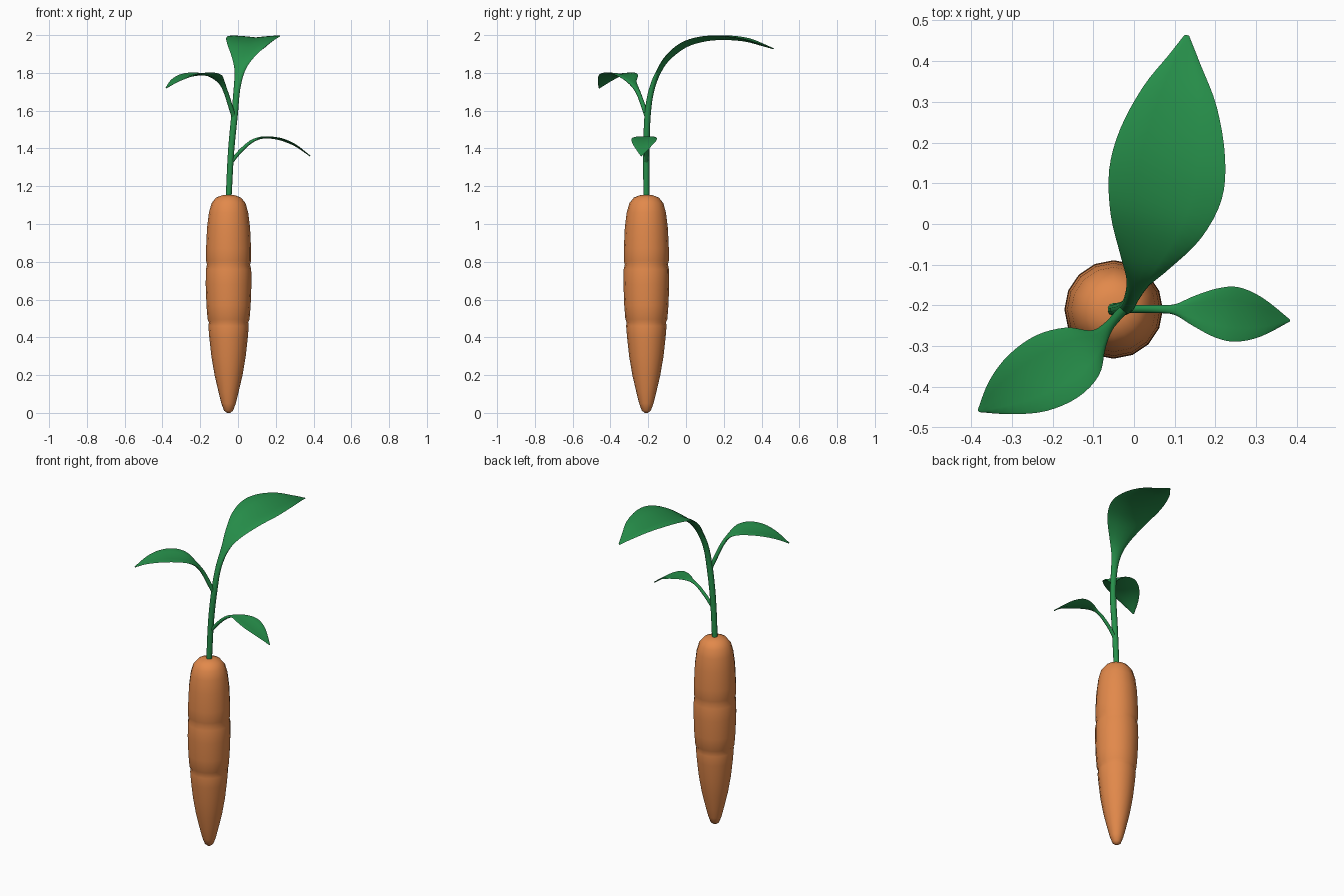
import bpy, bmesh, math
from mathutils import Vector


def material(name, color):
    m = bpy.data.materials.new(name)
    m.diffuse_color = color
    return m


ORANGE = material("orange", (0.76, 0.25, 0.07, 1))
GREEN = material("green", (0.02, 0.28, 0.07, 1))


def skin_rings(name, rings, mat, angle):
    """Join equal rings of points into a capped, smooth-shaded tube."""
    bm = bmesh.new()
    loops = [[bm.verts.new(p) for p in ring] for ring in rings]
    n = len(loops[0])
    for a, b in zip(loops, loops[1:]):
        for i in range(n):
            j = (i + 1) % n
            bm.faces.new((a[i], a[j], b[j], b[i]))
    bm.faces.new(loops[0][::-1])
    bm.faces.new(loops[-1])
    bmesh.ops.recalc_face_normals(bm, faces=bm.faces)
    me = bpy.data.meshes.new(name)
    bm.to_mesh(me)
    bm.free()
    ob = bpy.data.objects.new(name, me)
    bpy.context.collection.objects.link(ob)
    me.materials.append(mat)
    bpy.ops.object.select_all(action='DESELECT')
    ob.select_set(True)
    bpy.context.view_layer.objects.active = ob
    bpy.ops.object.shade_smooth_by_angle(angle=math.radians(angle))
    return ob


def smooth_path(points, steps=4):
    """Catmull-Rom interpolation of (x, y, z, half width, half thickness)."""
    p = [points[0]] + points + [points[-1]]
    out = []
    for i in range(1, len(p) - 2):
        for s in range(steps):
            t = s / steps
            out.append([0.5 * (2 * b + (c - a) * t + (2 * a - 5 * b + 4 * c - d) * t * t
                               + (3 * b - a - 3 * c + d) * t ** 3)
                        for a, b, c, d in zip(*p[i - 1:i + 3])])
    return out + [list(points[-1])]


def leaf_stalk(name, points, fold=0.12, n=12):
    """Round stalk flattening into a leaf folded lightly along its midrib."""
    rows = smooth_path(points)
    pos = [Vector(r[:3]) for r in rows]
    run = pos[-1] - pos[0]
    side = Vector((run.y, -run.x, 0)).normalized()
    rings = []
    for i, r in enumerate(rows):
        tan = (pos[min(i + 1, len(pos) - 1)] - pos[max(i - 1, 0)]).normalized()
        up = side.cross(tan).normalized()
        w, t = r[3], r[4]
        ring = []
        for k in range(n):
            a = 2 * math.pi * k / n
            lift = fold * max(w - t, 0) * abs(math.cos(a))
            ring.append(pos[i] + side * w * math.cos(a) + up * (t * math.sin(a) + lift))
        rings.append(ring)
    return skin_rings(name, rings, GREEN, 50)


# Carrot root: 16-sided lathe in three bulging segments
profile = [(0.008, 0.0), (0.024, 0.012), (0.038, 0.05), (0.053, 0.11), (0.074, 0.2),
           (0.091, 0.3), (0.102, 0.4), (0.107, 0.46), (0.104, 0.48),
           (0.111, 0.495), (0.117, 0.57), (0.121, 0.68), (0.12, 0.76), (0.114, 0.785),
           (0.119, 0.805), (0.119, 0.87), (0.114, 0.98), (0.104, 1.06), (0.09, 1.11),
           (0.066, 1.14), (0.035, 1.152), (0.01, 1.154)]
root_rings = [[(-0.05 + r * math.cos(k * math.pi / 8), -0.21 + r * math.sin(k * math.pi / 8), z)
               for k in range(16)] for r, z in profile]
skin_rings("carrot_root", root_rings, ORANGE, 60)

# Main stem ending in the large leaf
leaf_stalk("main_stem_and_leaf", [
    (-0.05, -0.21, 1.13, 0.016, 0.016), (-0.037, -0.21, 1.38, 0.017, 0.017),
    (-0.018, -0.203, 1.58, 0.018, 0.017), (-0.006, -0.182, 1.71, 0.018, 0.015),
    (0.01, -0.142, 1.81, 0.029, 0.012), (0.028, -0.09, 1.88, 0.062, 0.010),
    (0.055, 0.0, 1.943, 0.115, 0.008), (0.078, 0.1, 1.973, 0.143, 0.007),
    (0.095, 0.2, 1.981, 0.133, 0.007), (0.112, 0.31, 1.972, 0.094, 0.006),
    (0.123, 0.4, 1.948, 0.042, 0.005), (0.13, 0.463, 1.928, 0.006, 0.003)])

# Middle leaf, front left
leaf_stalk("middle_leaf", [
    (-0.02, -0.205, 1.56, 0.012, 0.012), (-0.042, -0.228, 1.63, 0.012, 0.012),
    (-0.065, -0.255, 1.70, 0.014, 0.011), (-0.09, -0.287, 1.75, 0.03, 0.009),
    (-0.13, -0.315, 1.781, 0.072, 0.006), (-0.19, -0.35, 1.791, 0.092, 0.005),
    (-0.26, -0.39, 1.782, 0.083, 0.005), (-0.325, -0.425, 1.757, 0.05, 0.004),
    (-0.381, -0.459, 1.72, 0.004, 0.003)])

# Small low leaf, right
leaf_stalk("small_leaf", [
    (-0.04, -0.21, 1.32, 0.010, 0.010), (0.0, -0.209, 1.372, 0.010, 0.010),
    (0.055, -0.209, 1.425, 0.010, 0.009), (0.1, -0.21, 1.450, 0.013, 0.007),
    (0.145, -0.213, 1.458, 0.036, 0.005), (0.2, -0.218, 1.452, 0.06, 0.004),
    (0.25, -0.222, 1.438, 0.067, 0.004), (0.31, -0.229, 1.410, 0.048, 0.003),
    (0.382, -0.237, 1.36, 0.003, 0.003)])
